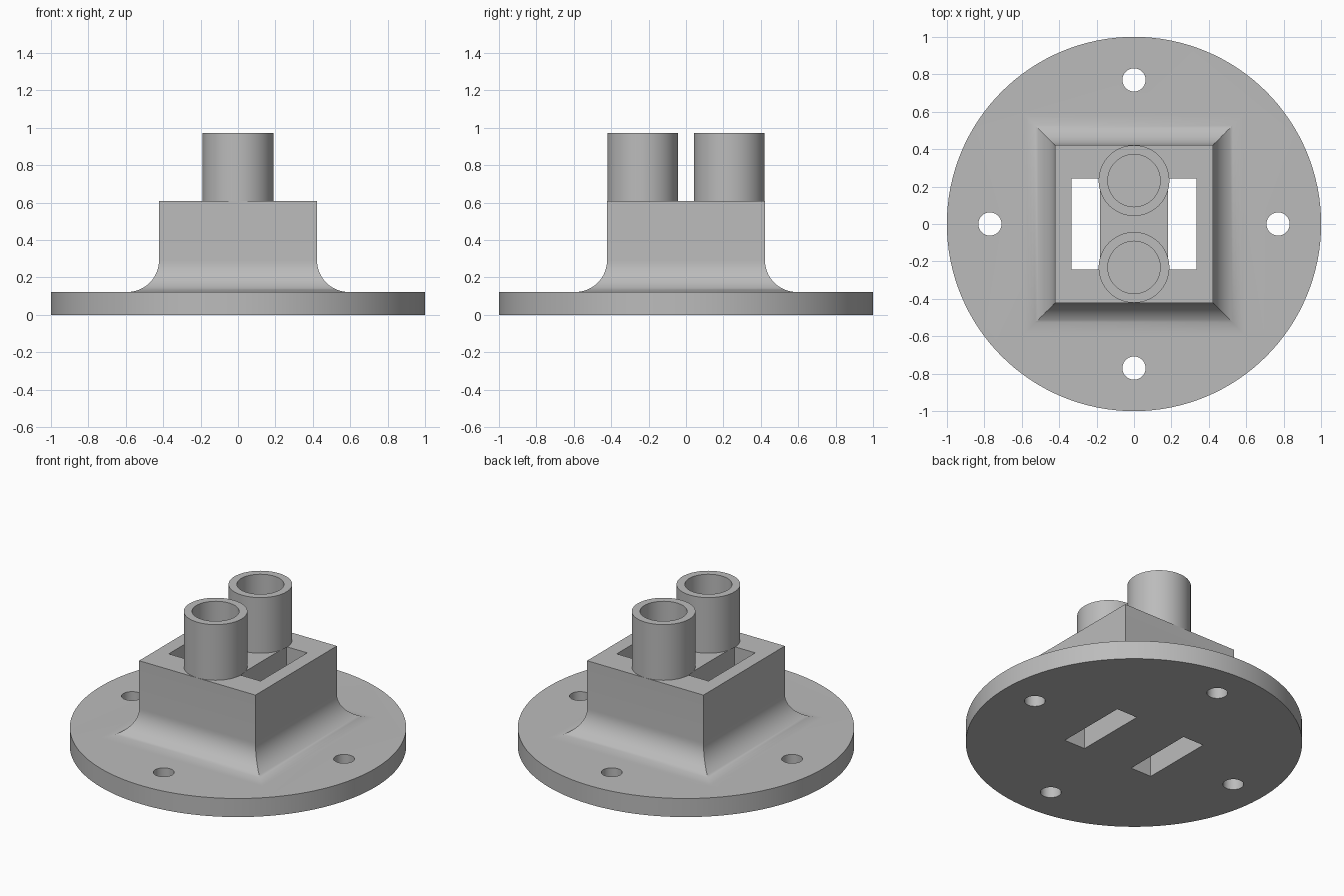
import bpy, bmesh
from math import sin, cos, pi, radians

if "Cube" in bpy.data.objects:
    bpy.data.objects.remove(bpy.data.objects["Cube"])

# Main dimensions
PLATE_TOP, BLOCK_TOP, TUBE_TOP = 0.122, 0.608, 0.973
HALF, FILLET = 0.422, 0.17
TUBE_Y, TUBE_R, BORE_R = 0.232, 0.189, 0.14
HOLE_DIST, HOLE_R = 0.77, 0.062

grey = bpy.data.materials.new("plain_grey")
grey.use_nodes = True
colour = (0.5, 0.5, 0.5, 1)
grey.diffuse_color = colour
grey.node_tree.nodes["Principled BSDF"].inputs["Base Color"].default_value = colour


def loft(name, rings, closed=False):
    """Join equal-sized rings of points; cap the ends unless the loop closes."""
    bm = bmesh.new()
    loops = [[bm.verts.new(p) for p in ring] for ring in rings]
    n = len(loops[0])
    pairs = list(zip(loops, loops[1:]))
    if closed:
        pairs.append((loops[-1], loops[0]))
    else:
        bm.faces.new(loops[0])
        bm.faces.new(loops[-1])
    for a, b in pairs:
        for i in range(n):
            j = (i + 1) % n
            bm.faces.new((a[i], a[j], b[j], b[i]))
    bmesh.ops.recalc_face_normals(bm, faces=bm.faces)
    mesh = bpy.data.meshes.new(name)
    bm.to_mesh(mesh)
    bm.free()
    mesh.materials.append(grey)
    obj = bpy.data.objects.new(name, mesh)
    bpy.context.collection.objects.link(obj)
    return obj


def circle(r, z, x=0, y=0, n=64):
    return [(x + r * cos(2 * pi * i / n), y + r * sin(2 * pi * i / n), z) for i in range(n)]


def rect(hx, hy, z, x=0):
    return [(x + sx * hx, sy * hy, z) for sx, sy in ((-1, -1), (1, -1), (1, 1), (-1, 1))]


def activate(obj):
    bpy.ops.object.select_all(action="DESELECT")
    obj.select_set(True)
    bpy.context.view_layer.objects.active = obj


def combine(target, tool, operation):
    activate(target)
    mod = target.modifiers.new(operation.title(), "BOOLEAN")
    mod.operation, mod.solver, mod.object = operation, "EXACT", tool
    bpy.ops.object.modifier_apply(modifier=mod.name)
    bpy.data.objects.remove(tool)


def smooth(obj):
    activate(obj)
    bpy.ops.object.shade_smooth_by_angle(angle=radians(30))


# Round base plate
base = loft("flanged_base", [circle(1, 0, n=128), circle(1, PLATE_TOP, n=128)])

# Square block flaring into the plate with a concave fillet
steps = 16
rings = [rect(HALF + FILLET, HALF + FILLET, PLATE_TOP / 2)]
for i in range(steps + 1):
    a = pi / 2 * i / steps
    h = HALF + FILLET * (1 - sin(a))
    rings.append(rect(h, h, PLATE_TOP + FILLET * (1 - cos(a))))
rings.append(rect(HALF, HALF, BLOCK_TOP))
combine(base, loft("block", rings), "UNION")

# Two slots right through block and plate
for side in (-1, 1):
    x = side * 0.257
    slot = loft("slot_cutter", [rect(0.076, 0.242, z, x) for z in (-0.1, 0.8)])
    combine(base, slot, "DIFFERENCE")

# Four bolt holes
for k in range(4):
    x, y = HOLE_DIST * cos(k * pi / 2), HOLE_DIST * sin(k * pi / 2)
    hole = loft("hole_cutter", [circle(HOLE_R, z, x, y, 40) for z in (-0.1, 0.3)])
    combine(base, hole, "DIFFERENCE")
smooth(base)

# Pair of hollow tubes standing on the block
for name, y in (("front_tube", -TUBE_Y), ("back_tube", TUBE_Y)):
    section = ((TUBE_R, BLOCK_TOP), (TUBE_R, TUBE_TOP), (BORE_R, TUBE_TOP), (BORE_R, BLOCK_TOP))
    smooth(loft(name, [circle(r, z, 0, y) for r, z in section], closed=True))
